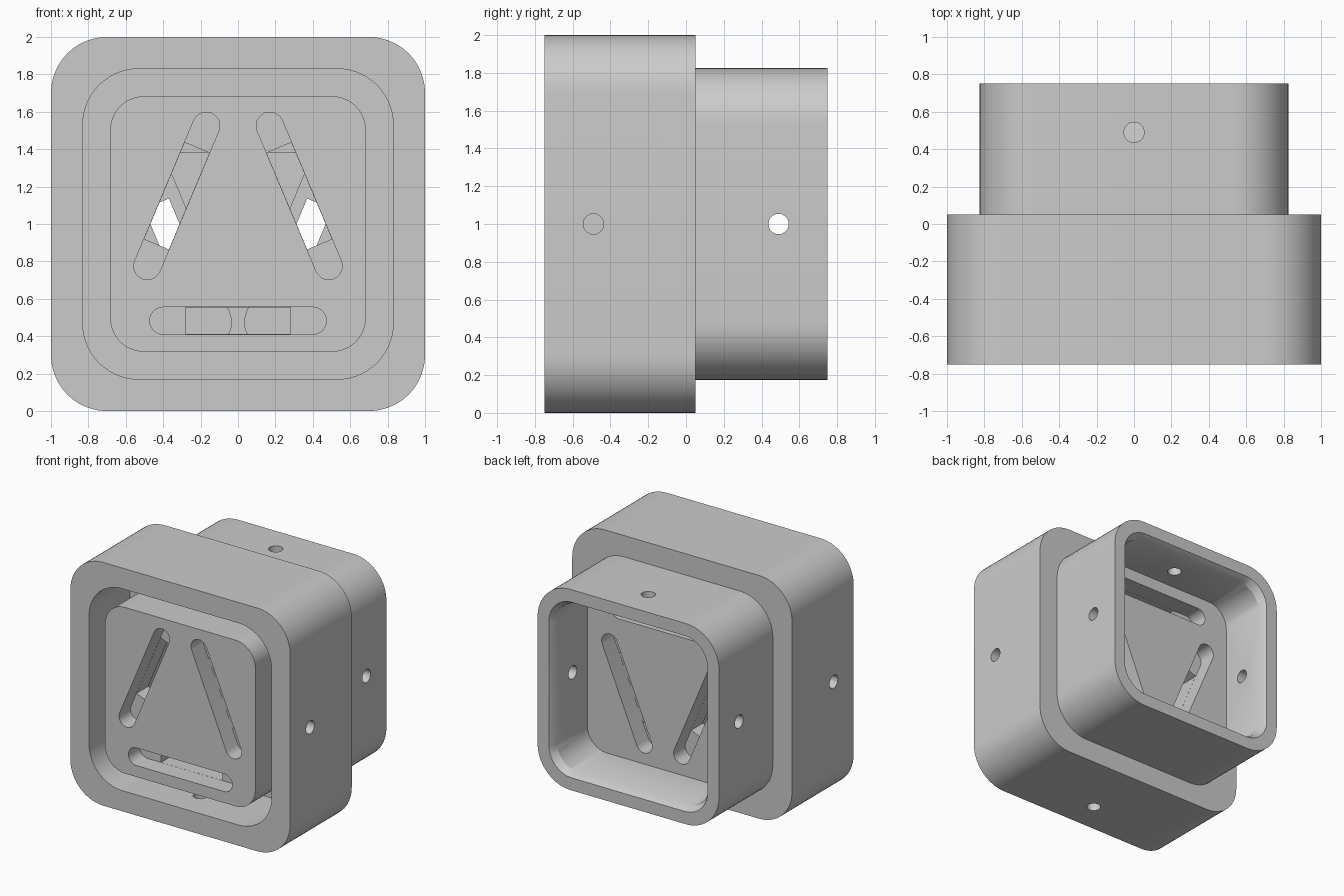
import bpy, bmesh, math
from mathutils import Vector

cube = bpy.data.objects.get("Cube")
if cube:
    bpy.data.objects.remove(cube, do_unlink=True)

grey = bpy.data.materials.new("plain grey")
grey.use_nodes = True
colour = (0.6, 0.6, 0.6, 1)
grey.diffuse_color = colour
grey.node_tree.nodes["Principled BSDF"].inputs["Base Color"].default_value = colour


def rounded_square(half, radius, steps=14):
    """Rounded square outline in x and z, centred at mid height."""
    inner = half - radius
    pts = []
    for i, (sx, sz) in enumerate(((1, 1), (-1, 1), (-1, -1), (1, -1))):
        for k in range(steps + 1):
            a = (i + k / steps) * math.pi / 2
            pts.append((sx * inner + radius * math.cos(a), 1 + sz * inner + radius * math.sin(a)))
    return pts


def loft(name, sections):
    """Skin a list of (outline, y) sections and cap both ends."""
    bm = bmesh.new()
    loops = [[bm.verts.new((x, y, z)) for x, z in outline] for outline, y in sections]
    n = len(loops[0])
    for a, b in zip(loops, loops[1:]):
        for i in range(n):
            j = (i + 1) % n
            bm.faces.new((a[i], a[j], b[j], b[i]))
    bm.faces.new(loops[0])
    bm.faces.new(loops[-1])
    bmesh.ops.recalc_face_normals(bm, faces=bm.faces)
    mesh = bpy.data.meshes.new(name)
    bm.to_mesh(mesh)
    bm.free()
    obj = bpy.data.objects.new(name, mesh)
    bpy.context.collection.objects.link(obj)
    mesh.materials.append(grey)
    return obj


def bar(start, end, half_width, half_length=None, steps=12):
    """Outline of a round-ended slot, or a square-ended one if half_length is given."""
    a, b = Vector(start), Vector(end)
    along = (b - a).normalized()
    across = Vector((-along.y, along.x))
    if half_length:
        mid = (a + b) / 2
        corners = ((1, -1), (1, 1), (-1, 1), (-1, -1))
        return [tuple(mid + along * u * half_length + across * v * half_width) for u, v in corners]
    pts = []
    for centre, side in ((b, 1), (a, -1)):
        for k in range(steps + 1):
            t = -math.pi / 2 + math.pi * k / steps
            pts.append(tuple(centre + side * half_width * (along * math.cos(t) + across * math.sin(t))))
    return pts


# Body: centre plug, surrounding channel, thick front frame and rear cup in one loft
body = loft("stacking_body", [(rounded_square(h, r), y) for h, r, y in (
    (0.683, 0.18, -0.75), (0.683, 0.18, -0.22),
    (0.83, 0.3, -0.22), (0.83, 0.3, -0.75),
    (1.0, 0.3, -0.75), (1.0, 0.3, 0.05),
    (0.825, 0.3, 0.05), (0.825, 0.3, 0.75),
    (0.722, 0.21, 0.75), (0.688, 0.18, 0.69), (0.688, 0.18, 0.3))])


def cut(cutter):
    cutter.hide_render = True
    mod = body.modifiers.new("cut", 'BOOLEAN')
    mod.operation = 'DIFFERENCE'
    mod.solver = 'EXACT'
    mod.object = cutter
    bpy.context.view_layer.objects.active = body
    bpy.ops.object.modifier_apply(modifier=mod.name)
    bpy.data.objects.remove(cutter, do_unlink=True)


# Three slots in a triangle on the front, and upside down on the back.
# Each is a round-ended slot, then a shorter neck, then a wide inner pocket.
slots = (((-0.4, 0.483), (0.4, 0.483)),
         ((0.17, 1.525), (0.485, 0.775)),
         ((-0.17, 1.525), (-0.485, 0.775)))
for rear in (False, True):
    for a, b in slots:
        if rear:
            a, b = (a[0], 2 - a[1]), (b[0], 2 - b[1])
        for outline, y0, y1 in ((bar(a, b, 0.0725), -0.8, -0.6),
                                (bar(a, b, 0.0718, 0.28), -0.65, -0.4),
                                (bar(a, b, 0.135), -0.45, -0.22)):
            if rear:
                y0, y1 = -0.45 - y0, -0.45 - y1
            cut(loft("slot_cutter", [(outline, y0), (outline, y1)]))

# Pin holes: both sides of each half, the front's bottom and the rear's top
turn = math.pi / 2
for centre, rotation in (((0.93, -0.49, 1), (0, turn, 0)), ((-0.93, -0.49, 1), (0, turn, 0)),
                         ((0, -0.49, 0.07), (0, 0, 0)),
                         ((0.77, 0.49, 1), (0, turn, 0)), ((-0.77, 0.49, 1), (0, turn, 0)),
                         ((0, 0.49, 1.77), (0, 0, 0))):
    bpy.ops.mesh.primitive_cylinder_add(vertices=32, radius=0.054, depth=0.36,
                                        location=centre, rotation=rotation)
    cut(bpy.context.object)

# Smooth rounded corners with crisp edges
bpy.ops.object.select_all(action='DESELECT')
body.select_set(True)
bpy.context.view_layer.objects.active = body
bpy.ops.object.shade_smooth_by_angle(angle=math.radians(30))
